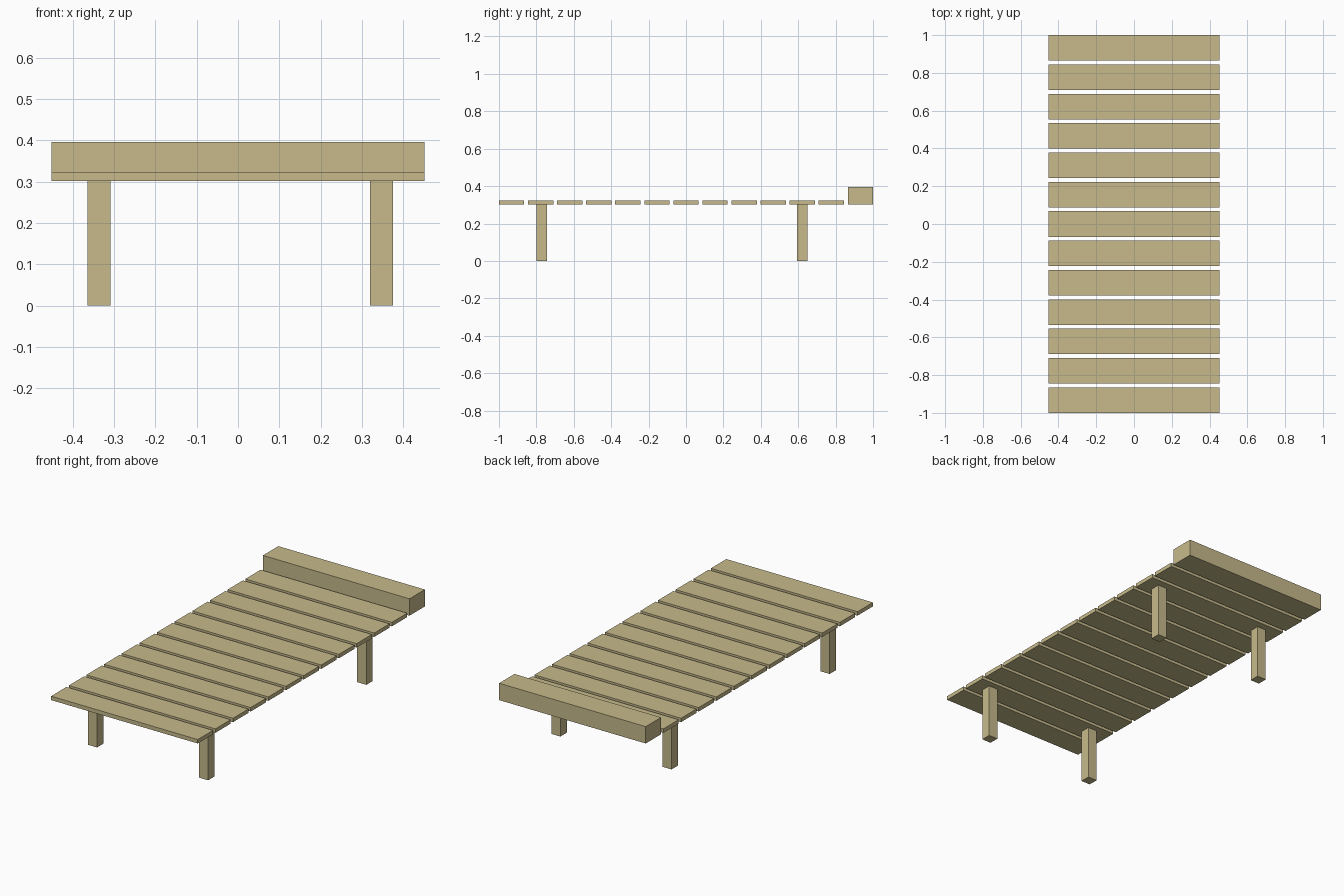
import bpy

cube = bpy.data.objects.get("Cube")
if cube:
    bpy.data.objects.remove(cube, do_unlink=True)

# Single pale wood colour
COLOUR = (0.57, 0.49, 0.26, 1.0)
wood = bpy.data.materials.new("pale_wood")
wood.use_nodes = True
wood.diffuse_color = COLOUR
bsdf = next(n for n in wood.node_tree.nodes if n.type == 'BSDF_PRINCIPLED')
bsdf.inputs["Base Color"].default_value = COLOUR


def box(name, centre, size):
    bpy.ops.mesh.primitive_cube_add(size=1, location=centre)
    obj = bpy.context.object
    obj.name = name
    obj.scale = size
    bpy.ops.object.transform_apply(location=False, rotation=False, scale=True)
    obj.data.materials.append(wood)
    return obj


WIDTH = 0.904
SLAT_DEPTH = 0.135
SLAT_THICK = 0.022
BASE = 0.302
HEAD_HEIGHT = 0.094
COUNT = 13
first = -1 + SLAT_DEPTH / 2
pitch = -2 * first / (COUNT - 1)

# Deck slats, leaving the last place for the headrest
for i in range(COUNT - 1):
    box(f"slat_{i + 1}", (0, first + i * pitch, BASE + SLAT_THICK / 2),
        (WIDTH, SLAT_DEPTH, SLAT_THICK))

# Raised headrest beam at the back
box("headrest", (0, -first, BASE + HEAD_HEIGHT / 2),
    (WIDTH, SLAT_DEPTH, HEAD_HEIGHT))

# Four square legs, set slightly off centre
for end, y in (("front", -0.772), ("back", 0.621)):
    for side, x in (("right", -0.337), ("left", 0.348)):
        box(f"{end}_{side}_leg", (x, y, BASE / 2), (0.056, 0.056, BASE))
